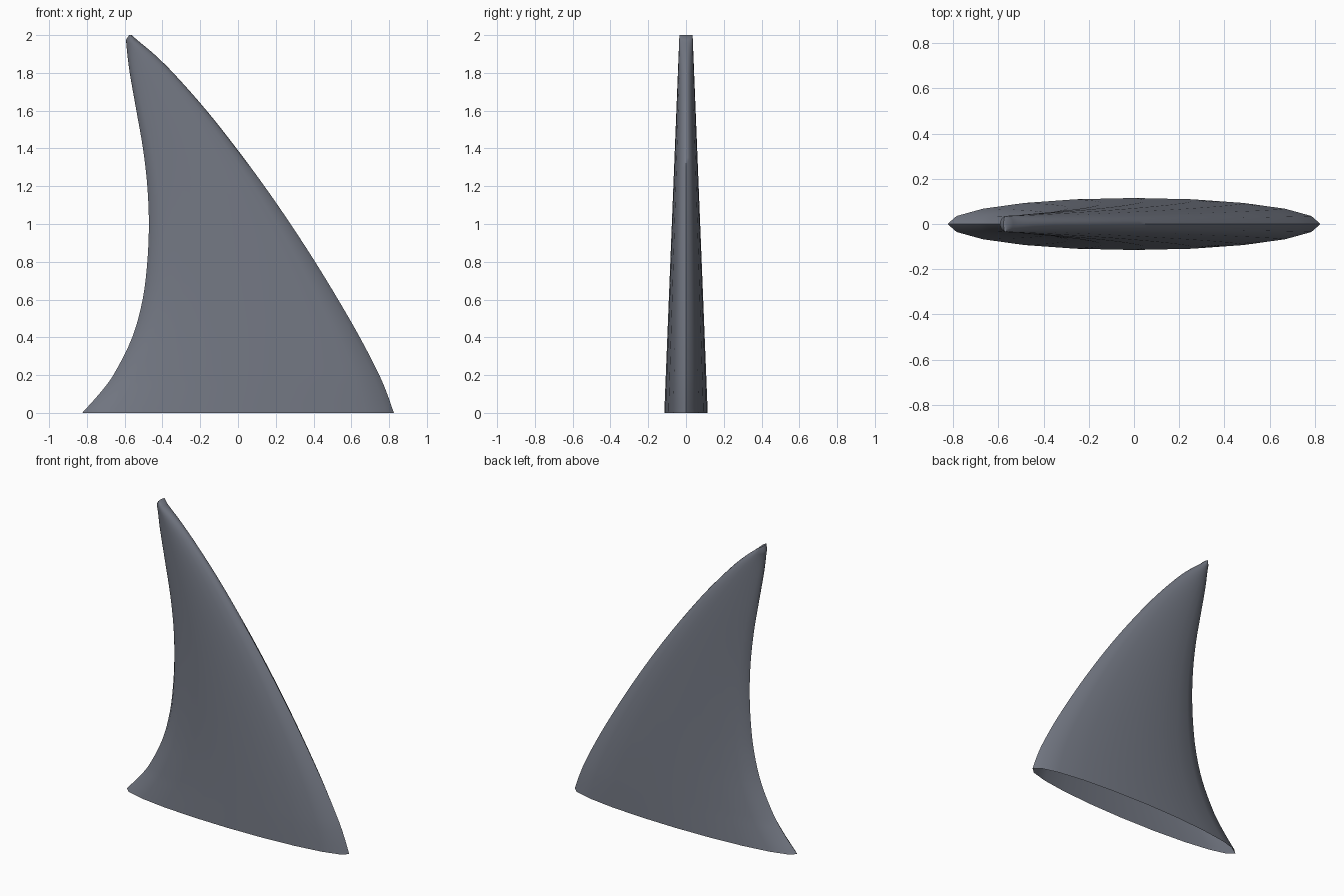
import bpy, bmesh
from math import cos, sin, tau

cube = bpy.data.objects.get("Cube")
if cube:
    bpy.data.objects.remove(cube)

# Fin outline: height, trailing edge x, leading edge x
OUTLINE = [
    (0.0, -0.825, 0.825), (0.1, -0.735, 0.79), (0.2, -0.66, 0.748),
    (0.4, -0.56, 0.645), (0.6, -0.505, 0.53), (0.8, -0.48, 0.408),
    (1.0, -0.472, 0.278), (1.2, -0.48, 0.14), (1.4, -0.503, -0.008),
    (1.6, -0.538, -0.166), (1.8, -0.573, -0.343), (1.9, -0.586, -0.445),
    (1.975, -0.593, -0.535),
]
SIDES, STEPS = 20, 4


def smooth(a, b, c, d, t):
    """Cubic through b and c, with slopes taken from the neighbouring points."""
    def slope(p, q, i):
        return (q[i] - p[i]) / (q[0] - p[0]) * (c[0] - b[0])
    z = b[0] + (c[0] - b[0]) * t
    xs = []
    for i in (1, 2):
        m, n = slope(a, c, i), slope(b, d, i)
        xs.append((2*t**3 - 3*t**2 + 1) * b[i] + (t**3 - 2*t**2 + t) * m
                  + (3*t**2 - 2*t**3) * c[i] + (t**3 - t**2) * n)
    return (z, *xs)


sections = []
last = len(OUTLINE) - 1
for k in range(last):
    quad = [OUTLINE[min(max(j, 0), last)] for j in range(k - 1, k + 3)]
    sections += [smooth(*quad, s / STEPS) for s in range(STEPS)]
sections.append(OUTLINE[-1])
sections.append((2.0, -0.577, -0.562))   # narrow blunt tip

# Loft oval sections, open at the base and closed at the tip
bm = bmesh.new()
rings = []
for z, back, front in sections:
    mid, half, thick = (back + front) / 2, (front - back) / 2, 0.115 - 0.04 * z
    rings.append([bm.verts.new((mid + half * cos(tau * i / SIDES),
                                thick * sin(tau * i / SIDES), z))
                  for i in range(SIDES)])
for low, high in zip(rings, rings[1:]):
    for i in range(SIDES):
        j = (i + 1) % SIDES
        bm.faces.new((low[i], low[j], high[j], high[i]))
bm.faces.new(rings[-1])

mesh = bpy.data.meshes.new("fin")
bm.to_mesh(mesh)
bm.free()
fin = bpy.data.objects.new("fin", mesh)
bpy.context.collection.objects.link(fin)

# Slate grey skin
skin = bpy.data.materials.new("slate grey")
skin.use_nodes = True
color = (0.17, 0.185, 0.225, 1)
skin.diffuse_color = color
skin.node_tree.nodes["Principled BSDF"].inputs["Base Color"].default_value = color
mesh.materials.append(skin)

bpy.context.view_layer.objects.active = fin
fin.select_set(True)
bpy.ops.object.shade_smooth_by_angle(angle=1.0)
